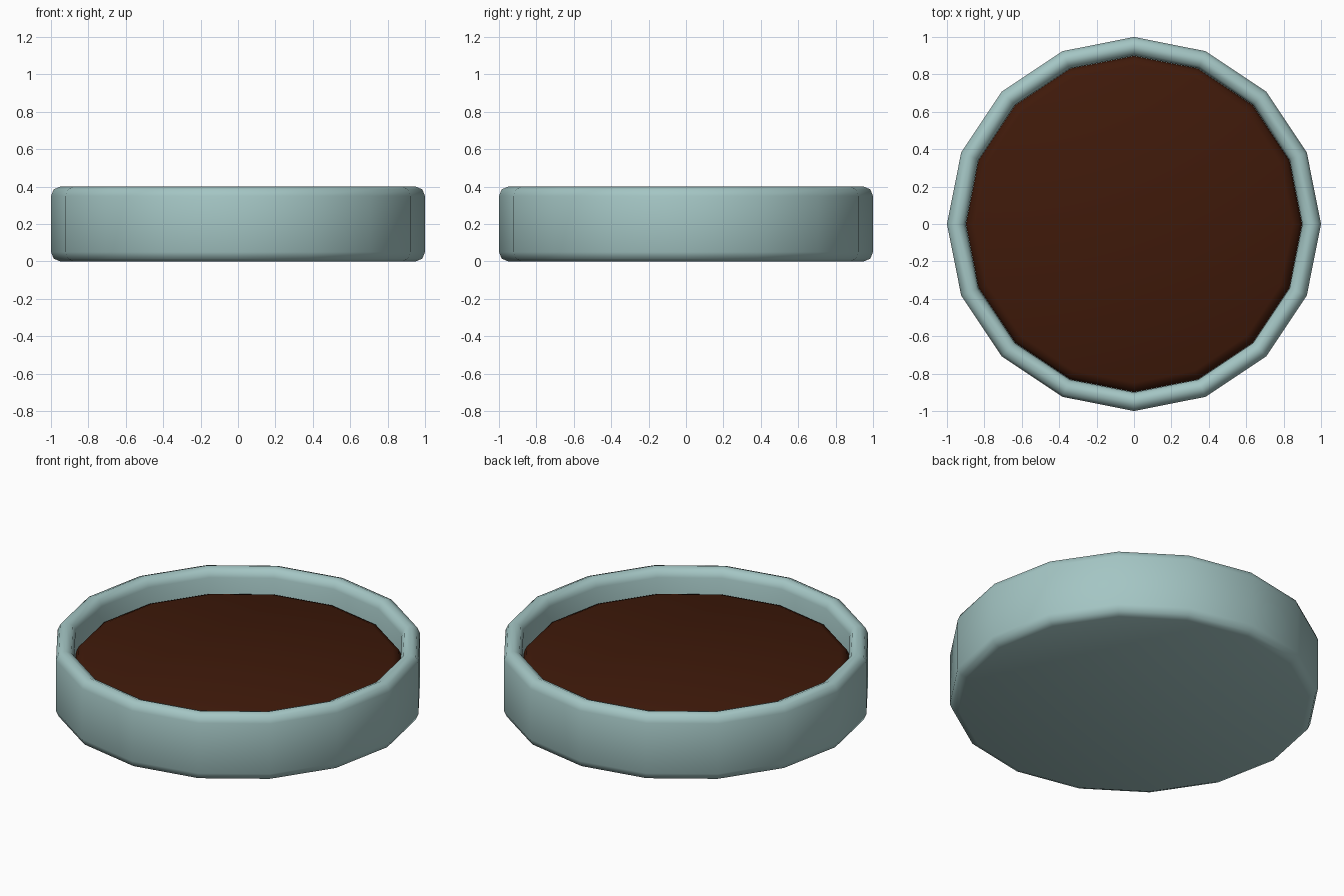
import bpy, bmesh, math

if "Cube" in bpy.data.objects:
    bpy.data.objects.remove(bpy.data.objects["Cube"])

SIDES = 16


def material(name, rgb):
    m = bpy.data.materials.new(name)
    m.diffuse_color = (*rgb, 1)
    m.use_nodes = True
    m.node_tree.nodes["Principled BSDF"].inputs["Base Color"].default_value = m.diffuse_color
    return m


def arc(cx, cz, r, a0, a1, n):
    """Points of an arc in the radius/height plane, angles in degrees."""
    return [(cx + r * math.cos(math.radians(a0 + (a1 - a0) * i / n)),
             cz + r * math.sin(math.radians(a0 + (a1 - a0) * i / n))) for i in range(n + 1)]


def lathe(name, profile, mat):
    """Revolve a profile in SIDES steps and cap both ends."""
    bm = bmesh.new()
    rings = []
    for r, z in profile:
        rings.append([bm.verts.new((r * math.cos(2 * math.pi * i / SIDES),
                                    r * math.sin(2 * math.pi * i / SIDES), z))
                      for i in range(SIDES)])
    for a, b in zip(rings, rings[1:]):
        for i in range(SIDES):
            j = (i + 1) % SIDES
            bm.faces.new((a[i], a[j], b[j], b[i]))
    bm.faces.new(rings[0][::-1])
    bm.faces.new(rings[-1])
    me = bpy.data.meshes.new(name)
    bm.to_mesh(me)
    bm.free()
    me.materials.append(mat)
    ob = bpy.data.objects.new(name, me)
    bpy.context.collection.objects.link(ob)
    bpy.ops.object.select_all(action='DESELECT')
    ob.select_set(True)
    bpy.context.view_layer.objects.active = ob
    bpy.ops.object.shade_smooth_by_angle(angle=math.radians(50))
    return ob


# Shallow dish: rounded foot, straight wall, fully rounded rim, inner wall and floor
B = 0.05
dish_profile = (arc(1 - B, B, B, -90, 0, 2)
                + arc(1 - B, 0.4 - B, B, 0, 180, 4)
                + [(0.9, 0.1)])
lathe("dish", dish_profile, material("glaze", (0.37, 0.56, 0.55)))

# Soil filling with a rounded upper edge, standing on the dish floor
TOP = 0.275
soil_profile = [(0.899, 0.1)] + arc(0.899 - B, TOP - B, B, 0, 90, 2)
lathe("soil", soil_profile, material("soil", (0.05, 0.01, 0.003)))
